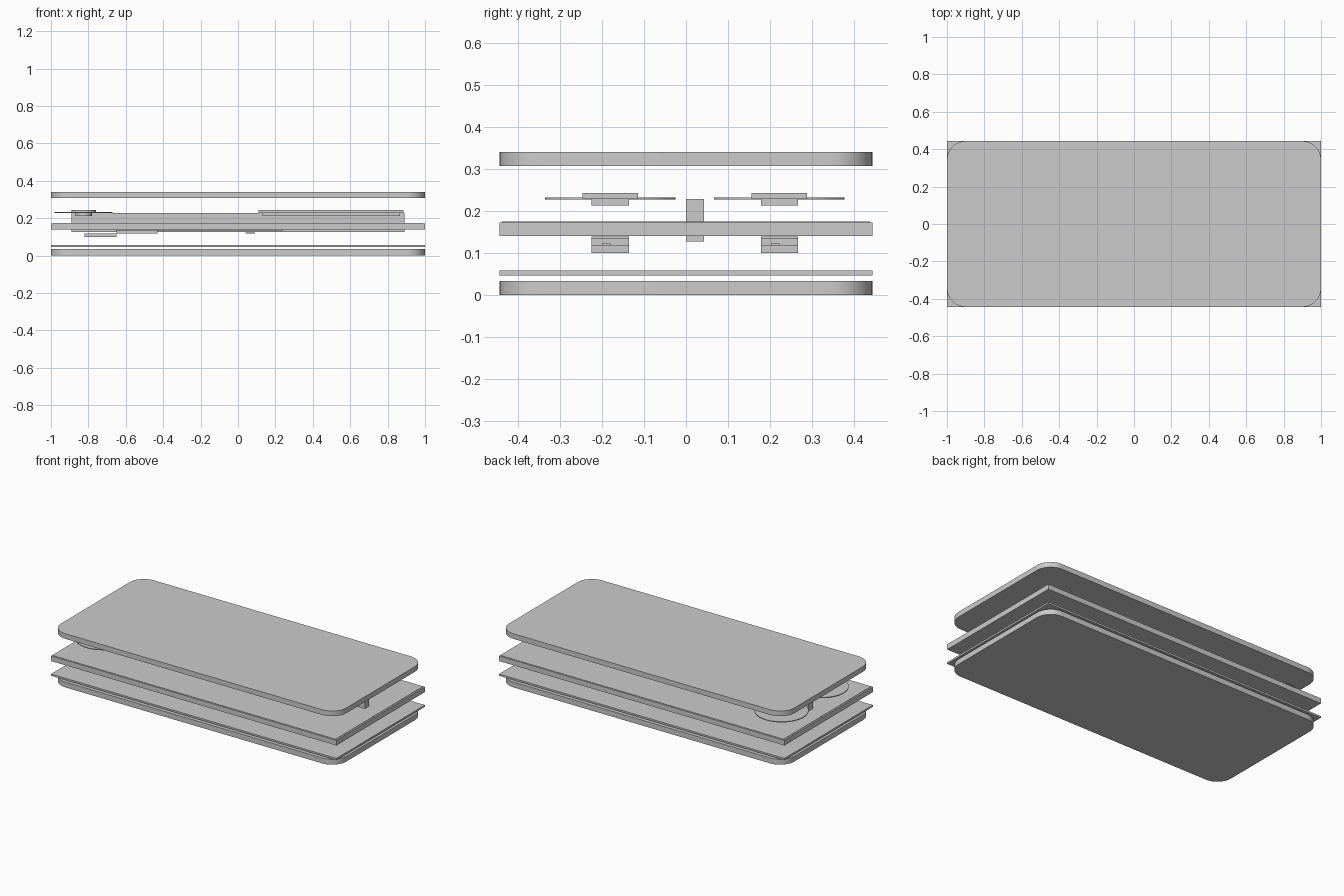
import bpy
import bmesh
import math

old = bpy.data.objects.get("Cube")
if old:
    bpy.data.objects.remove(old, do_unlink=True)

# Single light grey material
grey = bpy.data.materials.new("light_grey")
grey.use_nodes = True
colour = (0.6, 0.6, 0.6, 1)
grey.diffuse_color = colour
grey.node_tree.nodes["Principled BSDF"].inputs["Base Color"].default_value = colour

LENGTH, WIDTH = 1.0, 0.443   # half sizes of the stacked layers


def prism(name, outline, z0, z1, smooth=False):
    """Extrude a flat outline between two heights."""
    bm = bmesh.new()
    base = bm.faces.new([bm.verts.new((x, y, z0)) for x, y in outline])
    top = bmesh.ops.extrude_face_region(bm, geom=[base])["geom"]
    verts = [v for v in top if isinstance(v, bmesh.types.BMVert)]
    bmesh.ops.translate(bm, verts=verts, vec=(0, 0, z1 - z0))
    bmesh.ops.recalc_face_normals(bm, faces=bm.faces)
    mesh = bpy.data.meshes.new(name)
    bm.to_mesh(mesh)
    bm.free()
    mesh.materials.append(grey)
    obj = bpy.data.objects.new(name, mesh)
    bpy.context.collection.objects.link(obj)
    if smooth:
        bpy.ops.object.select_all(action='DESELECT')
        obj.select_set(True)
        bpy.context.view_layer.objects.active = obj
        bpy.ops.object.shade_smooth_by_angle(angle=math.radians(30))
    return obj


def box(name, x0, x1, y0, y1, z0, z1):
    return prism(name, [(x0, y0), (x1, y0), (x1, y1), (x0, y1)], z0, z1)


def disc(name, x, y, radius, z0, z1, sides=48):
    ring = [2 * math.pi * i / sides for i in range(sides)]
    outline = [(x + radius * math.cos(a), y + radius * math.sin(a)) for a in ring]
    return prism(name, outline, z0, z1, True)


def rounded_slab(name, z0, z1, radius=0.1, steps=12):
    outline = []
    corners = [(1, 1), (-1, 1), (-1, -1), (1, -1)]
    for quarter, (sx, sy) in enumerate(corners):
        for i in range(steps + 1):
            a = math.pi / 2 * (quarter + i / steps)
            outline.append((sx * (LENGTH - radius) + radius * math.cos(a),
                            sy * (WIDTH - radius) + radius * math.sin(a)))
    return prism(name, outline, z0, z1, True)


# Outer covers with rounded corners
rounded_slab("bottom_cover", 0, 0.034)
rounded_slab("top_cover", 0.307, 0.34)

# Square-cornered layers between the covers
box("thin_sheet", -LENGTH, LENGTH, -WIDTH, WIDTH, 0.047, 0.058)
box("core_board", -LENGTH, LENGTH, -WIDTH, WIDTH, 0.14, 0.173)
box("core_skin", -0.99, 0.99, -0.437, 0.437, 0.172, 0.175)

# Central rib through the core
box("centre_rib", -0.89, 0.89, 0, 0.043, 0.127, 0.228)

# Two matching rows of components
for side, y in (("front", -0.18), ("back", 0.222)):
    # Wide disc with raised hub and stub
    disc(side + "_wide_disc", -0.825, y, 0.155, 0.227, 0.232)
    disc(side + "_hub", -0.825, y, 0.066, 0.228, 0.243)
    disc(side + "_hub_stub", -0.825, y, 0.044, 0.213, 0.228)
    # Long block with narrower foot
    box(side + "_long_block", 0.11, 0.885, y - 0.066, y + 0.066, 0.228, 0.243)
    box(side + "_long_foot", 0.13, 0.865, y - 0.044, y + 0.044, 0.213, 0.228)
    # Stepped parts under the core
    box(side + "_low_block", -0.82, -0.65, y - 0.044, y + 0.044, 0.1, 0.118)
    box(side + "_step_block", -0.65, -0.43, y - 0.044, y + 0.044, 0.118, 0.138)
    box(side + "_under_strip", -0.43, 0.24, y - 0.044, y + 0.044, 0.135, 0.139)
    box(side + "_small_tab", 0.04, 0.09, y - 0.02, y, 0.118, 0.123)
